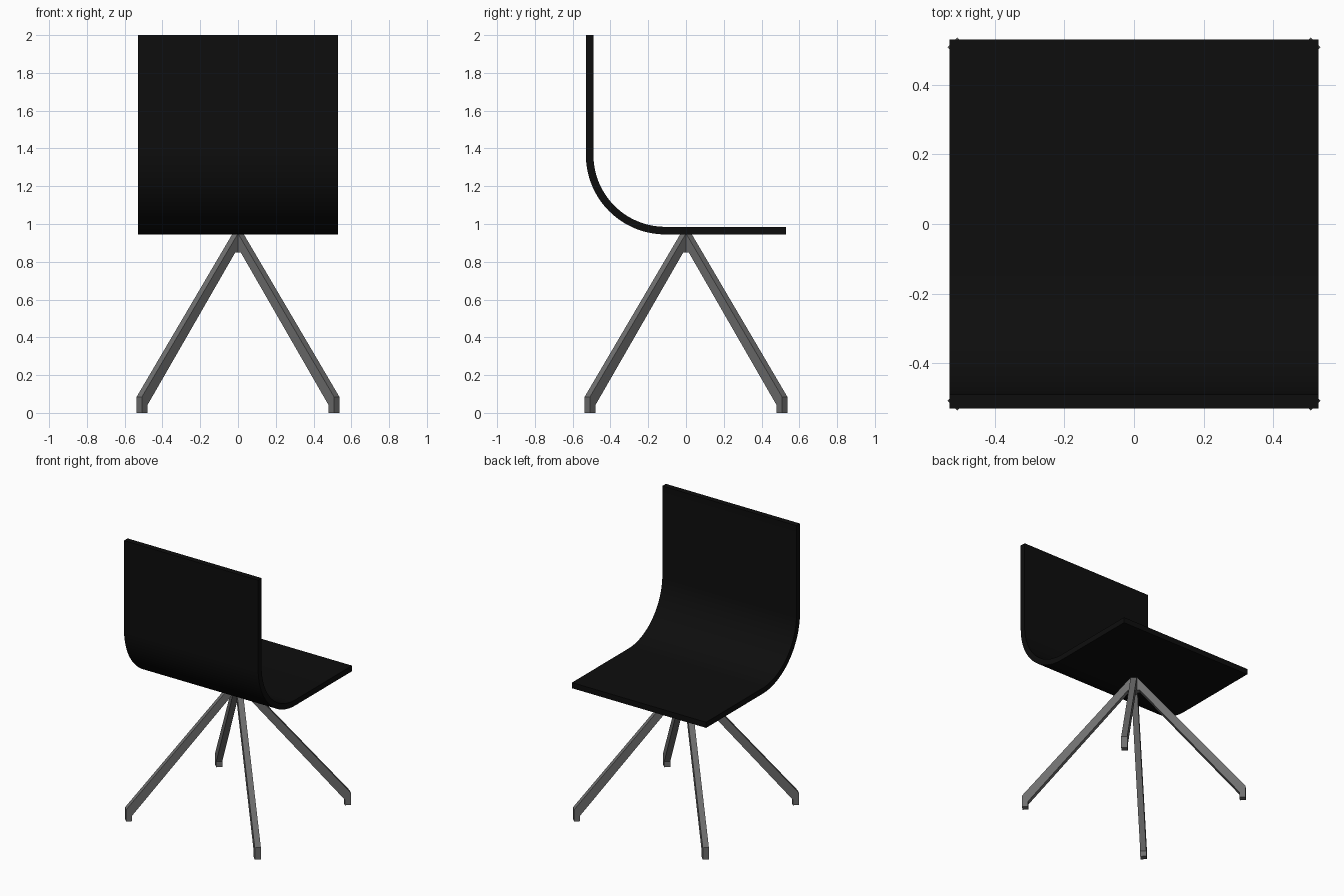
import bpy, bmesh, math
from mathutils import Vector

if "Cube" in bpy.data.objects:
    bpy.data.objects.remove(bpy.data.objects["Cube"])


def material(name, rgb):
    m = bpy.data.materials.new(name)
    m.diffuse_color = (*rgb, 1)
    m.use_nodes = True
    m.node_tree.nodes["Principled BSDF"].inputs["Base Color"].default_value = m.diffuse_color
    return m


black = material("black shell", (0.004, 0.004, 0.004))
grey = material("grey metal", (0.16, 0.16, 0.16))


def extrude_profile(name, profile, axis_out, axis_side, half_width, mat):
    """Sweep a (distance, height) outline sideways, centred on its plane."""
    bm = bmesh.new()
    verts = [bm.verts.new(axis_out * d + Vector((0, 0, z)) - axis_side * half_width)
             for d, z in profile]
    face = bm.faces.new(verts)
    geom = bmesh.ops.extrude_face_region(bm, geom=[face])["geom"]
    moved = [g for g in geom if isinstance(g, bmesh.types.BMVert)]
    bmesh.ops.translate(bm, verts=moved, vec=axis_side * half_width * 2)
    bmesh.ops.recalc_face_normals(bm, faces=bm.faces)
    mesh = bpy.data.meshes.new(name)
    bm.to_mesh(mesh)
    bm.free()
    obj = bpy.data.objects.new(name, mesh)
    bpy.context.collection.objects.link(obj)
    mesh.materials.append(mat)
    return obj


# Bent one-piece seat and back
SIZE, THICK, BOTTOM, RADIUS, STEPS = 0.53, 0.04, 0.945, 0.42, 28


def shell_line(inset):
    cy, cz, r = -SIZE + RADIUS, BOTTOM + RADIUS, RADIUS - inset
    arc = [(cy - r * math.cos(a), cz - r * math.sin(a))
           for a in (math.pi / 2 * i / STEPS for i in range(STEPS + 1))]
    return [(-SIZE + inset, 2.0)] + arc + [(SIZE, BOTTOM + inset)]


outline = shell_line(0) + shell_line(THICK)[::-1]
shell = extrude_profile("seat_and_back", outline, Vector((0, 1, 0)),
                        Vector((1, 0, 0)), SIZE, black)
bpy.context.view_layer.objects.active = shell
shell.select_set(True)
bpy.ops.object.shade_smooth_by_angle(angle=math.radians(30))

# Four splayed legs with upright feet, meeting under the seat
leg_profile = [(0.739, 0), (0.739, 0.085), (0.024, 0.945), (0, 0.945),
               (0, 0.85), (0.04, 0.85), (0.699, 0.04), (0.699, 0)]
names = ["back_right_leg", "back_left_leg", "front_left_leg", "front_right_leg"]
for i, name in enumerate(names):
    a = math.pi / 4 + i * math.pi / 2
    out = Vector((math.cos(a), math.sin(a), 0))
    side = Vector((-math.sin(a), math.cos(a), 0))
    extrude_profile(name, leg_profile, out, side, 0.02, grey)
